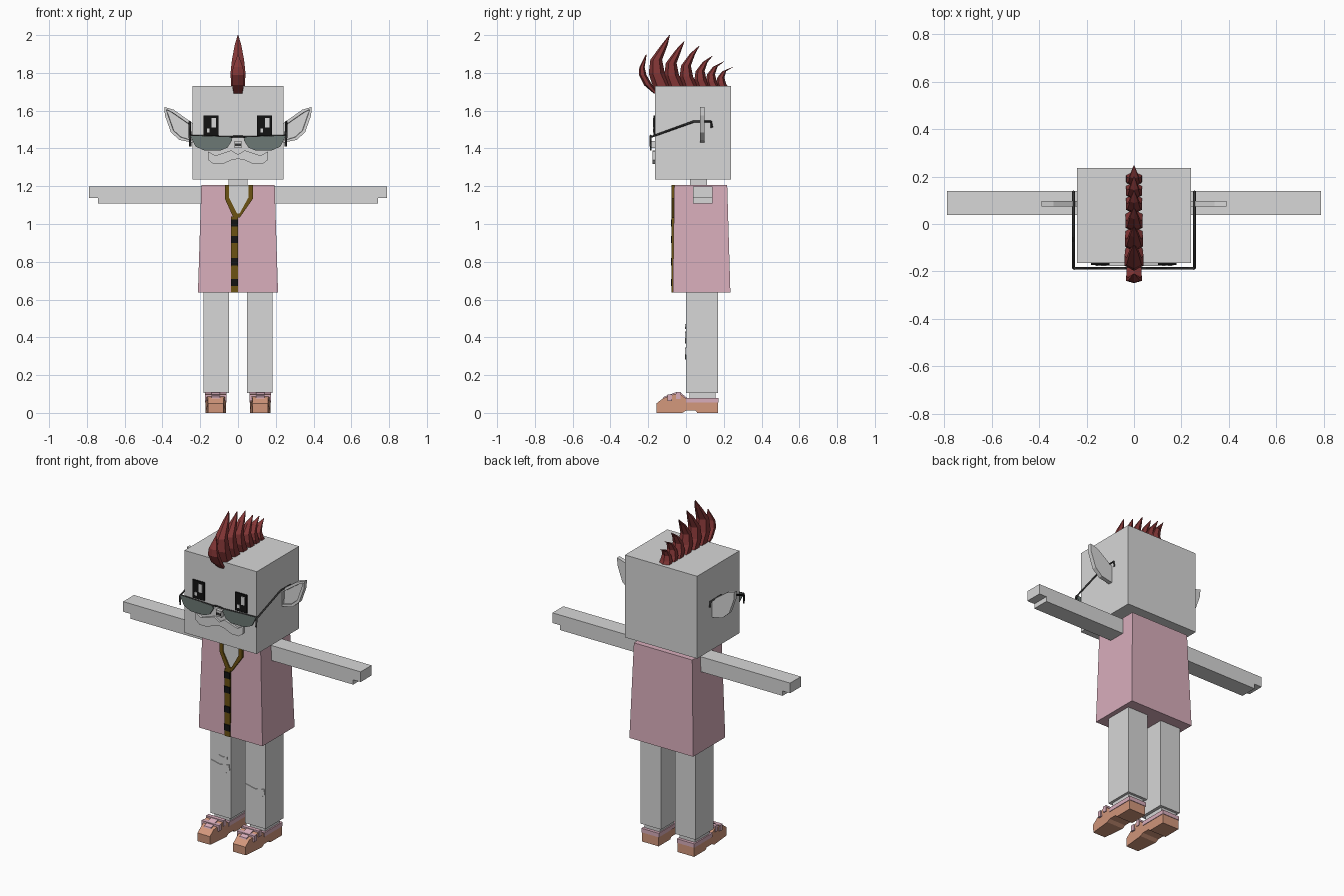
import bpy, bmesh, math
from mathutils import Vector

if "Cube" in bpy.data.objects:
    bpy.data.objects.remove(bpy.data.objects["Cube"])


def material(name, r, g, b):
    m = bpy.data.materials.new(name)
    m.use_nodes = True
    m.diffuse_color = (r, g, b, 1)
    bsdf = m.node_tree.nodes["Principled BSDF"]
    bsdf.inputs["Base Color"].default_value = (r, g, b, 1)
    bsdf.inputs["Roughness"].default_value = 0.8
    return m


GREY = material("pale grey", 0.68, 0.68, 0.68)
PINK = material("dusty pink", 0.69, 0.42, 0.5)
RED = material("dark red", 0.23, 0.037, 0.037)
GOLD = material("dark gold", 0.15, 0.085, 0.006)
TAN = material("tan orange", 0.65, 0.31, 0.2)
LENS = material("smoky green", 0.15, 0.19, 0.178)
BLACK = material("black", 0.006, 0.006, 0.006)
FRAME = material("dark frame grey", 0.035, 0.035, 0.035)


def finish(name, bm, mat):
    bmesh.ops.recalc_face_normals(bm, faces=bm.faces)
    me = bpy.data.meshes.new(name)
    bm.to_mesh(me)
    bm.free()
    me.materials.append(mat)
    ob = bpy.data.objects.new(name, me)
    bpy.context.collection.objects.link(ob)
    return ob


def loft(name, rings, mat):
    """Join rings of equal point count into a closed solid."""
    bm = bmesh.new()
    loops = [[bm.verts.new(p) for p in ring] for ring in rings]
    n = len(loops[0])
    for a, b in zip(loops, loops[1:]):
        for i in range(n):
            j = (i + 1) % n
            bm.faces.new((a[i], a[j], b[j], b[i]))
    bm.faces.new(loops[0][::-1])
    bm.faces.new(loops[-1])
    return finish(name, bm, mat)


def slab(name, pts, y0, y1, mat, s=1):
    """Front outline (x, z) given thickness along y; s mirrors it."""
    return loft(name, [[(s * x, y, z) for x, z in pts] for y in (y0, y1)], mat)


def side_slab(name, pts, x0, x1, mat, s=1):
    """Side outline (y, z) given thickness along x."""
    return loft(name, [[(s * x, y, z) for y, z in pts] for x in (x0, x1)], mat)


def rect(x0, x1, z0, z1):
    return [(x0, z0), (x1, z0), (x1, z1), (x0, z1)]


def box(name, x0, x1, y0, y1, z0, z1, mat, s=1):
    return slab(name, rect(x0, x1, z0, z1), y0, y1, mat, s)


def tube(name, pts, radius, mat):
    cu = bpy.data.curves.new(name, 'CURVE')
    cu.dimensions = '3D'
    cu.bevel_depth = radius
    cu.bevel_resolution = 0
    cu.use_fill_caps = True
    sp = cu.splines.new('POLY')
    sp.points.add(len(pts) - 1)
    for p, co in zip(sp.points, pts):
        p.co = (*co, 1)
    cu.materials.append(mat)
    ob = bpy.data.objects.new(name, cu)
    bpy.context.collection.objects.link(ob)
    return ob


# Head, neck and tapered vest
box("head", -0.24, 0.24, -0.165, 0.237, 1.235, 1.73, GREY)
box("neck", -0.05, 0.05, 0.02, 0.11, 1.19, 1.24, GREY)


def level(w, y0, y1, z):
    return [(-w, y0, z), (w, y0, z), (w, y1, z), (-w, y1, z)]


loft("vest", [level(0.212, -0.07, 0.235, 0.637), level(0.194, -0.062, 0.218, 1.207)], PINK)

# Neck opening, collar and button strip
inner = [(-0.048, 1.207), (-0.048, 1.14), (-0.005, 1.055), (0.008, 1.055), (0.055, 1.14), (0.055, 1.207)]
outer = [(-0.07, 1.207), (-0.07, 1.135), (-0.025, 1.035), (0.01, 1.035), (0.08, 1.135), (0.08, 1.207)]
slab("chest_skin", inner, -0.069, -0.062, GREY)
slab("collar", outer + inner[::-1], -0.076, -0.06, GOLD)
box("button_strip", -0.037, 0, -0.076, -0.06, 0.637, 1.04, GOLD)
for i, z in enumerate((0.69, 0.8, 0.918, 1.005)):
    box(f"button_{i}", -0.038, 0.001, -0.08, -0.074, z - 0.019, z + 0.019, BLACK)

# Arms with a stepped fingertip
arm = [(0.19, 1.108), (0.74, 1.108), (0.74, 1.137), (0.79, 1.137), (0.79, 1.198), (0.19, 1.198)]
ear = [(0.235, 1.53), (0.34, 1.605), (0.39, 1.62), (0.387, 1.575), (0.355, 1.485), (0.31, 1.445), (0.235, 1.43)]
lens = [(0.255, 1.47), (0.04, 1.462), (0.03, 1.445), (0.055, 1.405), (0.09, 1.39), (0.18, 1.39), (0.225, 1.41)]
shoe = [(-0.155, 0.0), (-0.157, 0.05), (-0.12, 0.078), (-0.06, 0.1), (-0.03, 0.1), (0.0, 0.075),
        (0.17, 0.075), (0.17, 0.0), (0.06, 0.0), (0.05, 0.012), (0.0, 0.012), (-0.02, 0.0)]
tongue = [(-0.125, 0.07), (-0.12, 0.084), (-0.06, 0.107), (-0.028, 0.107), (0.005, 0.08), (0.005, 0.06)]

for s, side in ((1, "left"), (-1, "right")):
    slab(f"{side}_arm", arm, 0.037, 0.14, GREY, s)

    # Pointed ear with a recessed front
    ob = slab(f"{side}_ear", ear, 0.073, 0.098, GREY, s)
    bm = bmesh.new()
    bm.from_mesh(ob.data)
    front = [min(bm.faces, key=lambda f: f.calc_center_median().y)]
    bmesh.ops.inset_region(bm, faces=front, thickness=0.016)
    bmesh.ops.inset_region(bm, faces=front, thickness=0.002, depth=-0.012)
    bm.to_mesh(ob.data)
    bm.free()

    # Eye with highlights
    x = 0.14 if s > 0 else -0.143
    box(f"{side}_eye", x - 0.039, x + 0.039, -0.173, -0.164, 1.465, 1.574, BLACK)
    box(f"{side}_eye_highlight", x + 0.003, x + 0.027, -0.176, -0.172, 1.51, 1.56, GREY)
    box(f"{side}_eye_glint", x - 0.022, x - 0.008, -0.176, -0.172, 1.485, 1.505, GREY)

    # Glasses
    slab(f"{side}_lens", lens, -0.191, -0.183, LENS, s)
    tube(f"{side}_temple", [(s * 0.255, 0.137, 1.51), (s * 0.255, 0.132, 1.542), (s * 0.255, 0.04, 1.542),
                            (s * 0.255, -0.188, 1.46), (s * 0.252, -0.188, 1.41)], 0.006, FRAME)
    tube(f"{side}_lens_rim", [(s * 0.255, -0.187, 1.468), (s * 0.04, -0.187, 1.46),
                              (s * 0.014, -0.187, 1.464), (0, -0.187, 1.464)], 0.005, FRAME)

    # Moustache half
    slab(f"{side}_moustache", [(0, 1.368), (0.035, 1.39), (0.08, 1.375), (0.12, 1.362), (0.16, 1.385),
                               (0.158, 1.34), (0.13, 1.317), (0.08, 1.318), (0.035, 1.338), (0, 1.345)],
         -0.178, -0.164, GREY, s)

    # Leg, ankle and shoe
    box(f"{side}_leg", 0.047, 0.183, 0.0, 0.17, 0.105, 0.64, GREY, s)
    box(f"{side}_ankle", 0.066, 0.168, 0.018, 0.155, 0.07, 0.107, GREY, s)
    ob = side_slab(f"{side}_shoe", shoe, 0.063, 0.173, TAN, s)
    for v in ob.data.vertices:
        if v.co.y < -0.1:
            v.co.x = s * 0.118 + (v.co.x - s * 0.118) * 0.75
    box(f"{side}_shoe_collar", 0.06, 0.176, 0.0, 0.173, 0.056, 0.08, PINK, s)
    side_slab(f"{side}_shoe_tongue", tongue, 0.095, 0.141, PINK, s)
    for i, (y, z) in enumerate(((-0.085, 0.092), (-0.04, 0.104))):
        box(f"{side}_shoe_lace_{i}", 0.06, 0.176, y - 0.012, y + 0.012, z - 0.03, z + 0.006, PINK, s)

box("nose", -0.018, 0.018, -0.185, -0.164, 1.402, 1.44, GREY)
box("nose_shadow", -0.015, 0.015, -0.188, -0.184, 1.412, 1.425, FRAME)

# Worn patches on the knees
patch = [(-0.063, 0.03), (-0.063, -0.01), (-0.03, -0.032), (0.035, -0.03), (0.063, -0.005), (0.06, 0.028), (0, 0.015)]
for name, cx, cz, k in (("right_knee_patch", -0.117, 0.4, 1), ("left_knee_patch", 0.116, 0.315, 1),
                        ("right_small_patch", -0.098, 0.458, 0.45)):
    slab(name, [(cx + k * px, cz + k * pz) for px, pz in patch], -0.004, 0.002, GREY)


# Mohawk of curved spikes
def spike(name, stations):
    """Stations: centre y, z, half width, half depth."""
    rings = []
    for y, z, w, d in stations:
        angles = [math.radians(60 * k) for k in range(6)]
        rings.append([(w * math.sin(a), y - d * math.cos(a), z) for a in angles])
    spike_ob = loft(name, rings, RED)
    return spike_ob


spike("front_lock", [(-0.158, 1.69, 0.026, 0.012), (-0.2, 1.735, 0.036, 0.022), (-0.23, 1.79, 0.038, 0.02),
                     (-0.233, 1.83, 0.03, 0.014), (-0.21, 1.898, 0.002, 0.002)])
tips = ((-0.12, -0.087, 2.0), (-0.045, -0.01, 1.967), (0.03, 0.07, 1.943),
        (0.098, 0.14, 1.89), (0.152, 0.2, 1.86), (0.2, 0.246, 1.83))
for i, (base, tip, top) in enumerate(tips):
    h = top - 1.71
    d = 0.05 - 0.004 * i
    spike(f"hair_spike_{i}", [(base, 1.71, 0.04, d),
                              (base - 0.12 * h, 1.71 + 0.3 * h, 0.046 - 0.002 * i, d * 0.85),
                              (base - 0.13 * h, 1.71 + 0.55 * h, 0.037 - 0.002 * i, d * 0.62),
                              (base + 0.02 * h, 1.71 + 0.82 * h, 0.02, d * 0.34),
                              (tip, top, 0.002, 0.002)])
